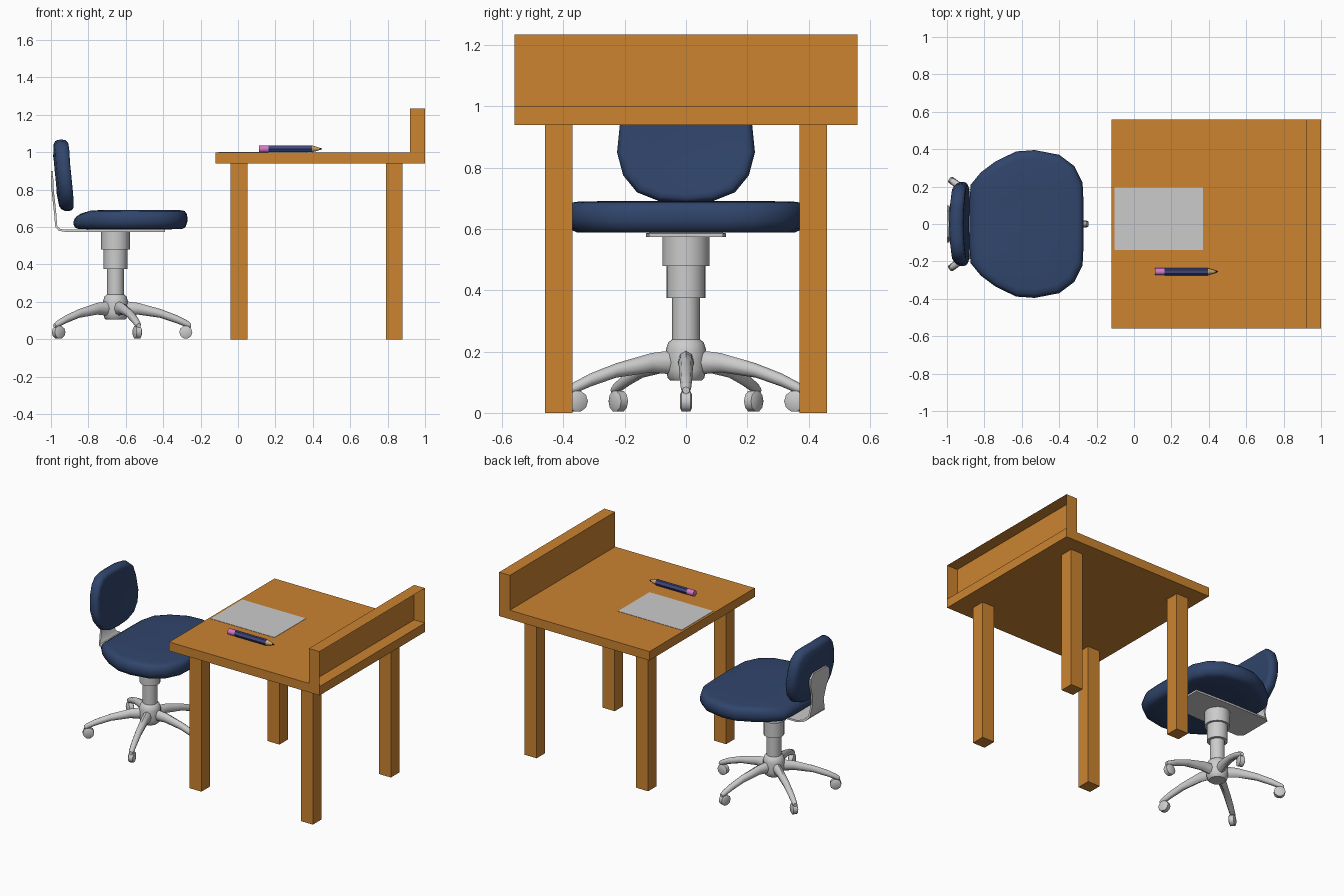
import bpy, bmesh, math
from mathutils import Vector, Matrix

if "Cube" in bpy.data.objects:
    bpy.data.objects.remove(bpy.data.objects["Cube"])


def material(name, rgb):
    m = bpy.data.materials.new(name)
    m.diffuse_color = (*rgb, 1)
    m.use_nodes = True
    m.node_tree.nodes["Principled BSDF"].inputs["Base Color"].default_value = m.diffuse_color
    return m


WOOD = material("desk_wood", (0.60, 0.23, 0.03))
NAVY = material("cushion_blue", (0.03, 0.06, 0.15))
BODY = material("pencil_paint", (0.05, 0.06, 0.20))
PINK = material("eraser_pink", (0.68, 0.19, 0.58))
BARE = material("bare_wood", (0.58, 0.38, 0.19))
LEAD = material("lead_black", (0.01, 0.01, 0.01))


def finish(name, bm, mat=None, smooth=None):
    me = bpy.data.meshes.new(name)
    bm.to_mesh(me)
    bm.free()
    ob = bpy.data.objects.new(name, me)
    bpy.context.collection.objects.link(ob)
    if mat:
        me.materials.append(mat)
    if smooth:
        bpy.ops.object.select_all(action='DESELECT')
        ob.select_set(True)
        bpy.context.view_layer.objects.active = ob
        bpy.ops.object.shade_smooth_by_angle(angle=math.radians(smooth))
    return ob


def box(name, lo, hi, mat=None, open_right=False):
    lo, hi = Vector(lo), Vector(hi)
    bm = bmesh.new()
    bmesh.ops.create_cube(bm, size=1)
    for v in bm.verts:
        v.co = Vector([(a + b) / 2 + c * (b - a) for a, b, c in zip(lo, hi, v.co)])
    if open_right:
        bm.normal_update()
        bmesh.ops.delete(bm, geom=[f for f in bm.faces if f.normal.x > 0.9], context='FACES_ONLY')
    return finish(name, bm, mat)


def loft(name, rings, mat=None, smooth=None, matrix=None):
    """Skin equal-length closed rings and cap both ends."""
    bm = bmesh.new()
    vs = [[bm.verts.new(p) for p in r] for r in rings]
    n = len(vs[0])
    for a, b in zip(vs, vs[1:]):
        for i in range(n):
            j = (i + 1) % n
            bm.faces.new((a[i], a[j], b[j], b[i]))
    bm.faces.new(vs[0])
    bm.faces.new(vs[-1])
    bmesh.ops.recalc_face_normals(bm, faces=bm.faces)
    if matrix:
        bm.transform(matrix)
    return finish(name, bm, mat, smooth)


def circle(r, n):
    return [(r * math.cos(2 * math.pi * i / n), r * math.sin(2 * math.pi * i / n)) for i in range(n)]


def mirrored(half):
    """Complete a half outline (width, along) across the centre line."""
    return half + [(-w, a) for w, a in reversed(half) if abs(w) > 1e-6]


# Desk
box("desk_top", (-0.12, -0.56, 0.94), (1.0, 0.56, 1.0), WOOD)
box("desk_back_ledge", (0.92, -0.56, 1.0), (1.0, 0.56, 1.235), WOOD, open_right=True)
for x in (-0.04, 0.79):
    for s in (-1, 1):
        y = s * 0.415
        box("desk_leg", (x, y - 0.045, 0), (x + 0.09, y + 0.045, 0.94), WOOD)

# Paper
box("paper", (-0.105, -0.14, 1.0), (0.37, 0.195, 1.002))

# Pencil along x
for name, x0, r0, x1, r1, n, mat in (
        ("pencil_eraser", 0.113, 0.019, 0.163, 0.019, 12, PINK),
        ("pencil_body", 0.163, 0.020, 0.395, 0.020, 6, BODY),
        ("pencil_wood_tip", 0.395, 0.019, 0.435, 0.007, 12, BARE),
        ("pencil_lead", 0.435, 0.007, 0.45, 0.001, 12, LEAD)):
    loft(name, [[(x, -0.255 + a, 1.018 + b) for a, b in circle(r, n)]
                for x, r in ((x0, r0), (x1, r1))], mat, 35 if n > 6 else None)

# Chair column and hub
CX = -0.655
column = [(0.05, 0.105), (0.06, 0.115), (0.066, 0.14), (0.066, 0.205), (0.058, 0.23), (0.045, 0.24),
          (0.045, 0.375), (0.063, 0.375), (0.063, 0.48), (0.077, 0.48), (0.077, 0.577)]
loft("chair_column", [[(CX + a, b, z) for a, b in circle(r, 20)] for r, z in column], None, 35)

# Five arms with casters: (radius, bottom, top, half width)
arm = [(0.04, 0.125, 0.205, 0.027), (0.12, 0.132, 0.195, 0.025), (0.24, 0.115, 0.162, 0.022),
       (0.33, 0.085, 0.128, 0.02), (0.385, 0.062, 0.10, 0.017), (0.403, 0.062, 0.085, 0.012)]
for k in range(5):
    turn = Matrix.Translation((CX, 0, 0)) @ Matrix.Rotation(k * math.tau / 5, 4, 'Z')
    loft("chair_arm", [[(r, w * a, (b + t) / 2 + (t - b) / 2 * c) for a, c in circle(1, 8)]
                       for r, b, t, w in arm], None, 50, turn)
    wheel = [(-0.019, 0.025), (-0.014, 0.035), (0.014, 0.035), (0.019, 0.025)]
    loft("caster", [[(0.376 + a, y, 0.038 + b) for a, b in circle(r, 10)]
                    for y, r in wheel], None, 40, turn)

# Bent bracket strip under the seat and up the back: (x, z, half width, thickness direction)
strip = [(-0.39, 0.58, 0.12, 0, 1), (-0.65, 0.58, 0.13, 0, 1), (-0.92, 0.58, 0.13, 0, 1),
         (-0.955, 0.585, 0.11, 0.5, 0.86), (-0.972, 0.605, 0.08, 0.9, 0.4), (-0.978, 0.68, 0.06, 1, 0),
         (-0.987, 0.76, 0.075, 1, 0), (-0.993, 0.82, 0.10, 1, 0), (-0.994, 0.87, 0.10, 1, 0),
         (-0.994, 0.90, 0.07, 1, 0)]
loft("back_bracket", [[(x + s * dx * 0.006, y * w, z + s * dz * 0.006)
                       for s, y in ((-1, -1), (-1, 1), (1, 1), (1, -1))]
                      for x, z, w, dx, dz in strip], None, 40)

# Seat cushion: half outline (y, x)
seat = mirrored([(0, -0.27), (0.12, -0.27), (0.22, -0.275), (0.31, -0.32), (0.37, -0.40), (0.395, -0.53),
                 (0.388, -0.63), (0.335, -0.74), (0.275, -0.82), (0.21, -0.873), (0.11, -0.88), (0, -0.88)])
rings = []
for z, s in ((0.588, 0.6), (0.589, 0.90), (0.60, 0.965), (0.625, 0.995), (0.65, 1.0), (0.672, 0.985),
             (0.686, 0.95), (0.69, 0.88), (0.692, 0.5)):
    ring = []
    for y, x in seat:
        x = -0.575 + (x + 0.575) * s
        drop = max(0, (-0.76 - x) / 0.12) ** 2 * 0.4 * (z - 0.588)
        ring.append((x, y * s, z - drop))
    rings.append(ring)
loft("seat", rings, NAVY, 60)

# Backrest cushion: half outline (y, z), leaning and slightly wrapped
back = mirrored([(0, 1.068), (0.08, 1.068), (0.145, 1.06), (0.19, 1.02), (0.215, 0.95), (0.225, 0.85),
                 (0.205, 0.775), (0.16, 0.72), (0.09, 0.692), (0, 0.685)])
rings = []
for d, s in ((0.0, 0.5), (0.001, 0.86), (0.010, 0.95), (0.025, 0.99), (0.045, 1.0), (0.062, 0.98),
             (0.073, 0.93), (0.076, 0.85), (0.074, 0.5)):
    ring = []
    for y, z in back:
        y, z = y * s, 0.88 + (z - 0.88) * s
        lean = -0.988 + max(0, (0.95 - z) / 0.25) ** 1.5 * 0.033
        ring.append((lean + d + 0.02 * (y / 0.22) ** 2, y, z))
    rings.append(ring)
loft("backrest", rings, NAVY, 60)
